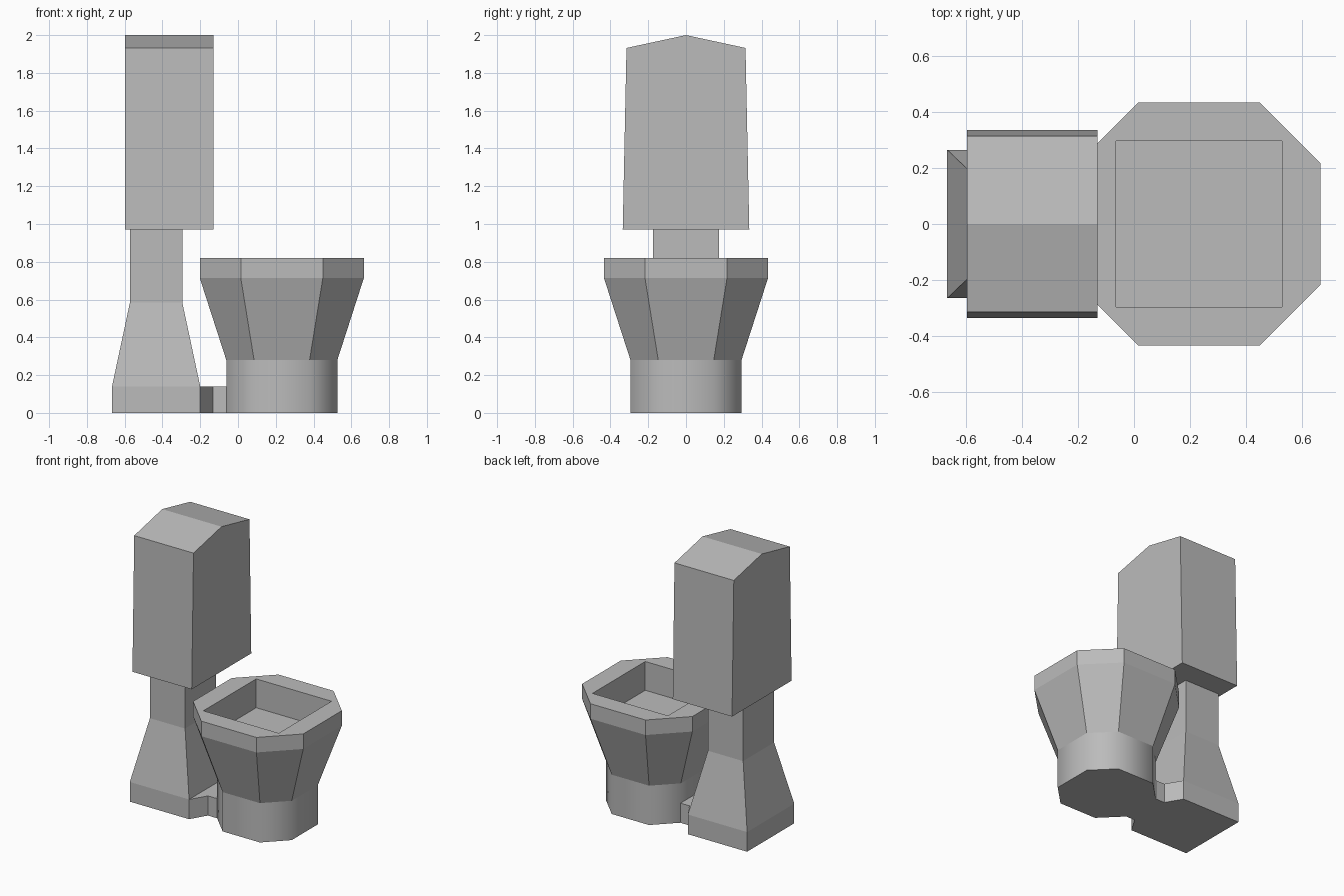
import bpy
import bmesh
from math import radians

cube = bpy.data.objects.get("Cube")
if cube:
    bpy.data.objects.remove(cube, do_unlink=True)

# One ceramic grey for every part
ceramic = bpy.data.materials.new("ceramic_grey")
ceramic.use_nodes = True
ceramic.diffuse_color = (0.5, 0.5, 0.5, 1)
ceramic.node_tree.nodes["Principled BSDF"].inputs["Base Color"].default_value = (0.5, 0.5, 0.5, 1)


def rect(x0, x1, half_y):
    return [(x0, -half_y), (x1, -half_y), (x1, half_y), (x0, half_y)]


def octagon(cx, r):
    h = r / 2
    return [(cx + x, y) for x, y in ((-h, -r), (h, -r), (r, -h), (r, h),
                                     (h, r), (-h, r), (-r, h), (-r, -h))]


def make_object(name, bm):
    bmesh.ops.recalc_face_normals(bm, faces=bm.faces)
    mesh = bpy.data.meshes.new(name)
    bm.to_mesh(mesh)
    bm.free()
    mesh.materials.append(ceramic)
    obj = bpy.data.objects.new(name, mesh)
    bpy.context.collection.objects.link(obj)
    return obj


def loft(name, sections):
    """Closed solid through a list of (height, outline) sections."""
    bm = bmesh.new()
    rings = [[bm.verts.new((x, y, z)) for x, y in outline] for z, outline in sections]
    for low, high in zip(rings, rings[1:]):
        for i in range(len(low)):
            j = (i + 1) % len(low)
            bm.faces.new((low[i], low[j], high[j], high[i]))
    bm.faces.new(rings[0][::-1])
    bm.faces.new(rings[-1])
    return make_object(name, bm)


# Flared foot and column behind the bowl
foot = rect(-0.667, -0.2, 0.265)
stem = rect(-0.572, -0.295, 0.174)
loft("column", [(0, foot), (0.14, foot), (0.585, stem), (0.97, stem)])

# Low link between the foot and the pedestal
link = [(-0.2, -0.265), (-0.132, -0.15), (-0.06, -0.15),
        (-0.06, 0.15), (-0.132, 0.15), (-0.2, 0.265)]
loft("floor_link", [(0, link), (0.14, link)])

# Tank with a gabled lid, extruded along x
bm = bmesh.new()
gable = [(-0.335, 0.97), (0.335, 0.97), (0.315, 1.932), (0, 2), (-0.315, 1.932)]
end = bm.faces.new([bm.verts.new((-0.597, y, z)) for y, z in gable])
side = bmesh.ops.extrude_face_region(bm, geom=[end], use_keep_orig=True)
bmesh.ops.translate(bm, vec=(0.467, 0, 0),
                    verts=[v for v in side["geom"] if isinstance(v, bmesh.types.BMVert)])
make_object("tank", bm)

# Smooth-sided pedestal
CX = 0.232
pedestal = loft("pedestal", [(0, octagon(CX, 0.294)), (0.28, octagon(CX, 0.294))])
bpy.ops.object.select_all(action="DESELECT")
pedestal.select_set(True)
bpy.context.view_layer.objects.active = pedestal
bpy.ops.object.shade_smooth_by_angle(angle=radians(60))

# Faceted bowl with an upright rim and a square basin cut into it
bowl = loft("bowl", [(0.28, octagon(CX, 0.294)), (0.713, octagon(CX, 0.434)),
                     (0.82, octagon(CX, 0.434))])
basin = rect(CX - 0.297, CX + 0.297, 0.297)
cutter = loft("basin_cutter", [(0.615, basin), (0.95, basin)])
cutter.hide_render = True
cutter.hide_set(True)
cut = bowl.modifiers.new("basin", "BOOLEAN")
cut.operation = "DIFFERENCE"
cut.solver = "EXACT"
cut.object = cutter
